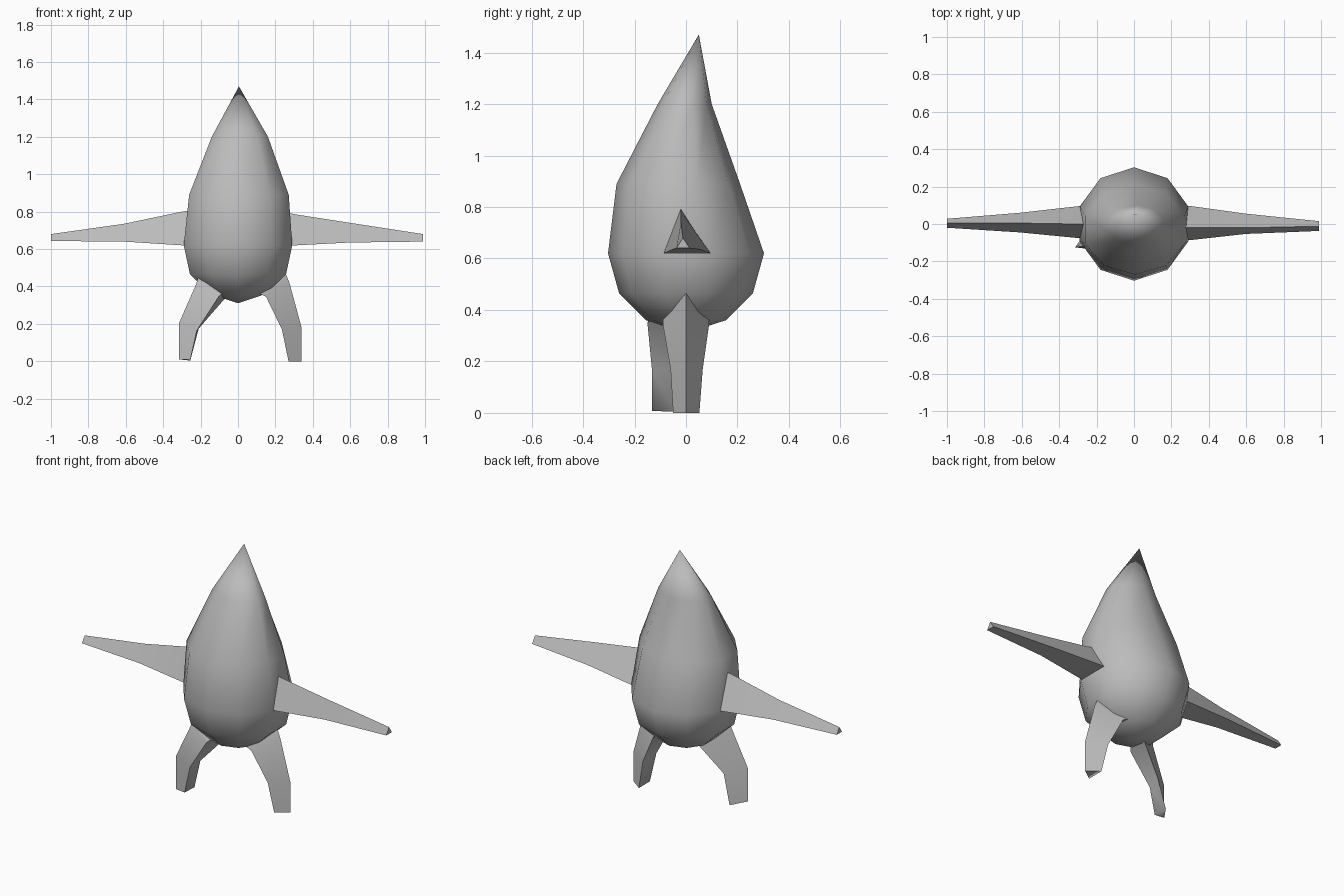
import bpy, bmesh, math

if "Cube" in bpy.data.objects:
    bpy.data.objects.remove(bpy.data.objects["Cube"])

grey = bpy.data.materials.new("plain grey")
grey.diffuse_color = (0.5, 0.5, 0.5, 1)
grey.use_nodes = True
grey.node_tree.nodes["Principled BSDF"].inputs["Base Color"].default_value = grey.diffuse_color


def loft(name, rings, start_tip=None, end_tip=None, angle=180):
    """Skin a list of equal-sized rings, closing each end with a tip or a cap."""
    bm = bmesh.new()
    loops = [[bm.verts.new(p) for p in ring] for ring in rings]
    n = len(loops[0])
    for a, b in zip(loops, loops[1:]):
        for i in range(n):
            j = (i + 1) % n
            bm.faces.new((a[i], a[j], b[j], b[i]))
    for loop, tip in ((loops[0], start_tip), (loops[-1], end_tip)):
        if tip:
            v = bm.verts.new(tip)
            for i in range(n):
                bm.faces.new((loop[i], loop[(i + 1) % n], v))
        else:
            bm.faces.new(loop)
    bmesh.ops.recalc_face_normals(bm, faces=bm.faces)
    mesh = bpy.data.meshes.new(name)
    bm.to_mesh(mesh)
    bm.free()
    mesh.materials.append(grey)
    obj = bpy.data.objects.new(name, mesh)
    bpy.context.collection.objects.link(obj)
    bpy.ops.object.select_all(action='DESELECT')
    obj.select_set(True)
    bpy.context.view_layer.objects.active = obj
    bpy.ops.object.shade_smooth_by_angle(angle=math.radians(angle))
    return obj


def body_ring(z, cx, cy, rx, ry):
    return [(cx + rx * math.cos(t), cy + ry * math.sin(t), z)
            for t in (math.radians(18 + 36 * i) for i in range(10))]


# Teardrop body: ten sides, tip leaning back
loft("body", [
    body_ring(0.36, 0.0, 0.0, 0.155, 0.155),
    body_ring(0.465, 0.0, 0.0, 0.27, 0.26),
    body_ring(0.62, 0.0, 0.0, 0.305, 0.303),
    body_ring(0.89, 0.005, -0.03, 0.28, 0.24),
    body_ring(1.2, 0.01, -0.005, 0.158, 0.105),
], (0, 0, 0.31), (0.005, 0.05, 1.47))

# Tapering three-sided arms: x, base front y, base back y, base z, ridge y, ridge z
ARMS = {
    "right_arm": [(0.24, -0.09, 0.10, 0.615, -0.02, 0.80),
                  (0.31, -0.085, 0.095, 0.62, -0.02, 0.785),
                  (0.60, -0.053, 0.055, 0.635, -0.02, 0.74),
                  (0.99, -0.037, 0.015, 0.64, -0.012, 0.68)],
    "left_arm": [(-0.24, -0.08, 0.10, 0.615, 0.0, 0.81),
                 (-0.30, -0.075, 0.095, 0.62, 0.0, 0.80),
                 (-0.61, -0.045, 0.06, 0.64, 0.005, 0.735),
                 (-1.0, -0.02, 0.028, 0.643, 0.005, 0.68)],
}
for name, sections in ARMS.items():
    loft(name, [[(x, y0, z0), (x, y1, z0), (x, y2, z2)]
                for x, y0, y1, z0, y2, z2 in sections], angle=80)

# Bent three-sided legs: outer ridge, inner front and inner back corners
loft("right_leg", [
    [(0.255, 0.0, 0.47), (0.10, -0.09, 0.37), (0.10, 0.09, 0.37)],
    [(0.275, 0.0, 0.42), (0.15, -0.09, 0.345), (0.15, 0.09, 0.345)],
    [(0.34, 0.0, 0.18), (0.235, -0.06, 0.17), (0.235, 0.065, 0.17)],
    [(0.34, 0.0, 0.0), (0.27, -0.05, 0.0), (0.27, 0.052, 0.0)],
], angle=80)
loft("left_leg", [
    [(-0.21, -0.10, 0.46), (-0.08, -0.12, 0.37), (-0.04, 0.0, 0.36)],
    [(-0.225, -0.11, 0.41), (-0.10, -0.15, 0.35), (-0.075, 0.0, 0.33)],
    [(-0.315, -0.125, 0.205), (-0.22, -0.132, 0.165), (-0.21, -0.05, 0.175)],
    [(-0.315, -0.125, 0.01), (-0.255, -0.132, 0.008), (-0.255, -0.04, 0.004)],
], angle=80)
